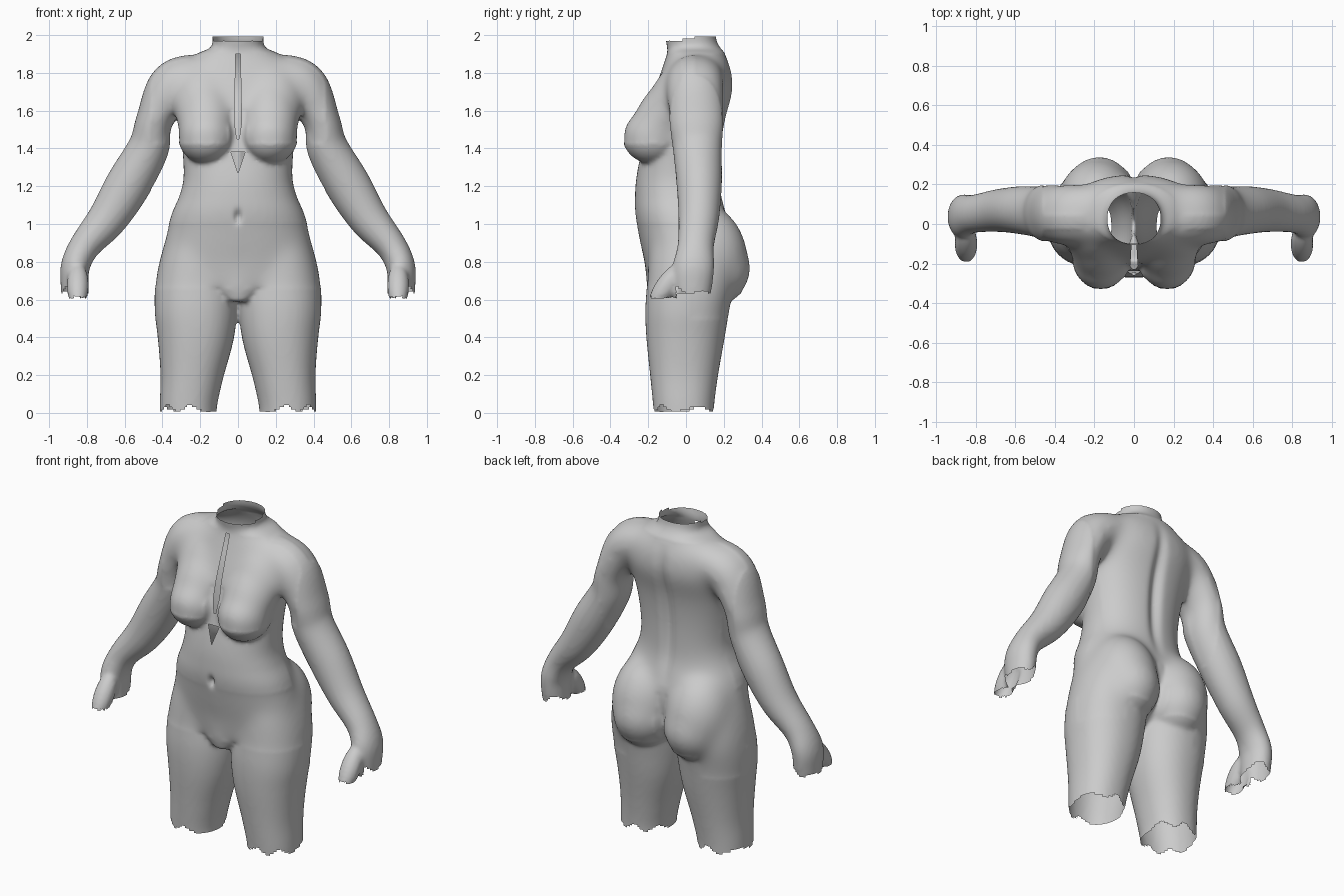
import bpy, bmesh, math
from mathutils import Vector, Matrix

if "Cube" in bpy.data.objects:
    bpy.data.objects.remove(bpy.data.objects["Cube"])

grey = bpy.data.materials.new("plain_grey")
grey.diffuse_color = (0.6, 0.6, 0.6, 1)
grey.use_nodes = True
grey.node_tree.nodes["Principled BSDF"].inputs["Base Color"].default_value = grey.diffuse_color

bm = bmesh.new()


def spline(pts, steps=6):
    """Catmull-Rom resampling of tuples."""
    out, n = [], len(pts)
    for i in range(n - 1):
        p = [pts[min(max(i + k, 0), n - 1)] for k in (-1, 0, 1, 2)]
        for s in range(steps):
            t = s / steps
            out.append([0.5 * (2 * b + (c - a) * t + (2 * a - 5 * b + 4 * c - d) * t * t
                               + (3 * b - a - 3 * c + d) * t ** 3) for a, b, c, d in zip(*p)])
    return out + [list(pts[-1])]


def loft(pts, side=1, power=2.2, seg=48):
    """Closed tube through (x, z, radius, y_front, y_back)."""
    pts = spline(pts)
    rings = []
    for i, (x, z, r, yf, yb) in enumerate(pts):
        a, b = pts[max(i - 1, 0)], pts[min(i + 1, len(pts) - 1)]
        t = Vector((b[0] - a[0], b[1] - a[1])).normalized()
        ring = []
        for k in range(seg):
            an = 2 * math.pi * k / seg
            c, s = math.cos(an), math.sin(an)
            u = r * math.copysign(abs(c) ** (2 / power), c)
            v = (yb - yf) / 2 * math.copysign(abs(s) ** (2 / power), s)
            ring.append(bm.verts.new((side * (x + t.y * u), (yf + yb) / 2 + v, z - t.x * u)))
        rings.append(ring)
    for p, q in zip(rings, rings[1:]):
        for k in range(seg):
            j = (k + 1) % seg
            bm.faces.new((p[k], p[j], q[j], q[k]))
    bm.faces.new(rings[0])
    bm.faces.new(rings[-1])


def ellipsoid(c, r, tilt=0):
    m = Matrix.Translation(c) @ Matrix.Rotation(tilt, 4, 'X') @ Matrix.Diagonal((*r, 1))
    bmesh.ops.create_uvsphere(bm, u_segments=40, v_segments=24, radius=1, matrix=m)


# torso and neck
loft([(0, .59, .07, -.19, .08), (0, .66, .2, -.205, .16), (0, .72, .33, -.21, .2),
      (0, .80, .402, -.22, .22), (0, .92, .385, -.245, .235), (0, 1.05, .352, -.268, .215),
      (0, 1.15, .31, -.27, .19), (0, 1.25, .288, -.262, .185), (0, 1.4, .295, -.235, .19),
      (0, 1.55, .315, -.21, .21), (0, 1.7, .335, -.17, .25), (0, 1.8, .33, -.135, .245),
      (0, 1.86, .29, -.115, .225), (0, 1.905, .21, -.1, .205), (0, 1.935, .145, -.1, .18),
      (0, 1.98, .135, -.108, .16), (0, 2.07, .14, -.115, .155)])

for s in (1, -1):
    # thigh
    loft([(.265, -.06, .15, -.165, .145), (.262, .05, .152, -.175, .15), (.245, .2, .167, -.19, .17),
          (.225, .4, .202, -.21, .205), (.222, .55, .219, -.215, .23), (.22, .7, .215, -.205, .26),
          (.205, .86, .19, -.195, .26), (.18, .98, .15, -.17, .22)], s)
    # arm and hand
    loft([(.12, 1.78, .1, -.08, .19), (.26, 1.775, .12, -.1, .2), (.36, 1.715, .125, -.105, .2),
          (.445, 1.54, .097, -.09, .2), (.475, 1.4, .11, -.07, .19), (.58, 1.21, .12, -.05, .19),
          (.69, 1.03, .105, -.04, .175), (.81, .885, .082, -.045, .148), (.86, .78, .077, -.07, .15),
          (.865, .68, .074, -.07, .14), (.86, .57, .07, -.05, .12)], s, 2.0)
    # thumb stub
    ellipsoid((s * .848, -.1, .675), (.058, .058, .145), -.62)
    # bust, with fuller slope up to the collarbone
    ellipsoid((s * .168, -.172, 1.465), (.15, .165, .148))
    ellipsoid((s * .17, -.145, 1.54), (.148, .135, .23), -.38)
    ellipsoid((s * .18, -.09, 1.63), (.16, .12, .24), -.35)
    # seat, with fuller slope up to the waist
    ellipsoid((s * .175, .13, .765), (.185, .215, .2))
    ellipsoid((s * .185, .11, .84), (.2, .215, .27), .2)

bmesh.ops.recalc_face_normals(bm, faces=bm.faces)
mesh = bpy.data.meshes.new("body_parts")
bm.to_mesh(mesh)
bm.free()

# fuse the parts into one smooth skin
raw = bpy.data.objects.new("body_parts", mesh)
bpy.context.collection.objects.link(raw)
rm = raw.modifiers.new("fuse", 'REMESH')
rm.mode = 'VOXEL'
rm.voxel_size = .0125
sm = raw.modifiers.new("soften", 'SMOOTH')
sm.factor = .5
sm.iterations = 7
dg = bpy.context.evaluated_depsgraph_get()
skin = bpy.data.meshes.new_from_object(raw.evaluated_get(dg))
bpy.data.objects.remove(raw)

bm = bmesh.new()
bm.from_mesh(skin)


# blend the seat, hips and upper chest, keeping the natural folds
def blend(v):
    x, y, z = v.co
    ax = abs(x)
    if ax > .46:
        return False
    seat = y > .02 and .64 < z < 1.2 and (ax > .035 or z > .95)
    fold = y > .02 and ax > .25 and .5 < z <= .64
    hips = y <= .02 and .66 < z < 1.0 and ax > .03
    chest = y < -.03 and 1.43 < z < 1.9 and (ax > .05 or z > 1.6)
    back = y > .05 and 1.2 <= z < 1.9
    return seat or fold or hips or chest or back


soft = [v for v in bm.verts if blend(v)]
for _ in range(45):
    bmesh.ops.smooth_vert(bm, verts=soft, factor=.5, use_axis_x=True, use_axis_y=True, use_axis_z=True)

# spine groove and navel
for v in bm.verts:
    x, y, z = v.co
    if y > .08 and 1.0 < z < 1.88:
        fade = math.sin(math.pi * (z - 1.0) / .88)
        v.co.y -= .03 * fade * math.exp(-(x / .035) ** 2)
    if y < -.15:
        v.co.y += .03 * math.exp(-(x / .015) ** 2 - ((z - 1.04) / .03) ** 2)


def cut(z0, z1, planes):
    """Open a clean hole in the front, inside all the given planes."""
    def near(f):
        c = f.calc_center_median()
        return abs(c.x) < .09 and c.y < -.04 and z0 - .04 < c.z < z1 + .04
    for co, no in planes:
        fs = [f for f in bm.faces if near(f)]
        geom = fs + list({e for f in fs for e in f.edges}) + list({v for f in fs for v in f.verts})
        bmesh.ops.bisect_plane(bm, geom=geom, dist=1e-5, plane_co=co, plane_no=no)
    dead = [f for f in bm.faces if near(f) and
            all((f.calc_center_median() - Vector(co)).dot(Vector(no)) < 0 for co, no in planes)]
    bmesh.ops.delete(bm, geom=dead, context='FACES')


# breastbone slot and small triangular gap beneath it
cut(1.45, 1.9, [((.019, 0, 1.55), (1, 0, .02)), ((-.019, 0, 1.55), (-1, 0, .02)),
                ((.006, 0, 1.45), (1, 0, -.15)), ((-.006, 0, 1.45), (-1, 0, -.15)),
                ((0, 0, 1.9), (0, 0, 1)), ((0, 0, 1.45), (0, 0, -1))])
cut(1.27, 1.38, [((0, 0, 1.27), (1, 0, -.34)), ((0, 0, 1.27), (-1, 0, -.34)),
                 ((0, 0, 1.38), (0, 0, 1))])

# open, ragged ends at neck, thighs and hands
dead = []
for f in bm.faces:
    x, y, z = f.calc_center_median()
    ax = abs(x)
    rag = math.sin(45 * ax + 20 * y)
    if z > 1.98 + .12 * y + .004 * rag or z < .024 + .016 * rag:
        dead.append(f)
    elif ax > .7 and z < (.655 + .02 * rag if y > -.05 else .612):
        dead.append(f)
bmesh.ops.delete(bm, geom=dead, context='FACES')
for f in bm.faces:
    f.smooth = True
bm.to_mesh(skin)
bm.free()

skin.materials.clear()
skin.materials.append(grey)
skin.name = "body_skin"
body = bpy.data.objects.new("body_skin", skin)
bpy.context.collection.objects.link(body)
